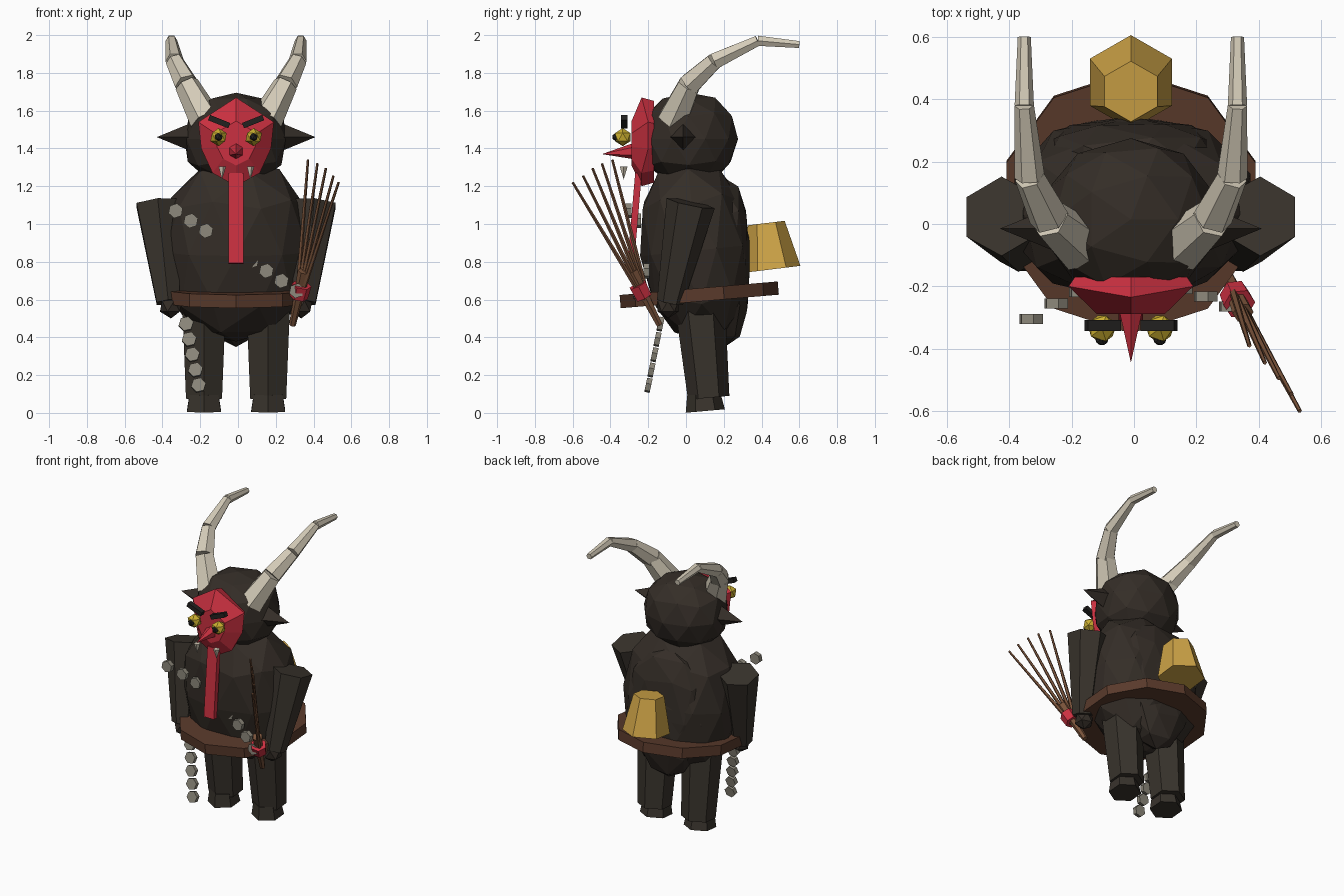
import bpy, bmesh, math, random
from mathutils import Vector, Matrix

if "Cube" in bpy.data.objects:
    bpy.data.objects.remove(bpy.data.objects["Cube"])

random.seed(4)
CX = -0.01  # symmetry plane


def mat(name, rgb):
    m = bpy.data.materials.new(name)
    m.diffuse_color = (*rgb, 1)
    m.use_nodes = True
    m.node_tree.nodes["Principled BSDF"].inputs["Base Color"].default_value = m.diffuse_color
    return m


FUR = mat("dark fur", (0.034, 0.026, 0.020))
LIMB = mat("limb fur", (0.040, 0.033, 0.025))
RED = mat("red", (0.60, 0.030, 0.052))
GOLD = mat("brass", (0.62, 0.37, 0.063))
YELLOW = mat("eye yellow", (0.60, 0.43, 0.03))
LEATHER = mat("leather", (0.10, 0.042, 0.024))
TWIG = mat("twig brown", (0.19, 0.085, 0.042))
HORN = mat("horn", (0.66, 0.60, 0.48))
IRON = mat("iron grey", (0.27, 0.25, 0.20))
BLACK = mat("black", (0.016, 0.015, 0.014))


def finish(name, bm, material):
    bmesh.ops.recalc_face_normals(bm, faces=bm.faces)
    me = bpy.data.meshes.new(name)
    bm.to_mesh(me)
    bm.free()
    me.materials.append(material)
    ob = bpy.data.objects.new(name, me)
    bpy.context.collection.objects.link(ob)
    return ob


def taper(name, a, b, r0, r1, material, n=6, ref=(1, 0, 0), spin=0.0):
    """Straight n-sided prism or cone from a to b."""
    a, b = Vector(a), Vector(b)
    d = (b - a).normalized()
    u = Vector(ref)
    u = (u - d * u.dot(d)).normalized()
    v = d.cross(u)
    bm = bmesh.new()
    rings = []
    for p, r in ((a, r0), (b, r1)):
        if r == 0:
            rings.append([bm.verts.new(p)] * n)
            continue
        angs = [spin + math.tau * i / n for i in range(n)]
        rings.append([bm.verts.new(p + (u * math.cos(t) + v * math.sin(t)) * r) for t in angs])
        bm.faces.new(rings[-1])
    for i in range(n):
        j = (i + 1) % n
        quad = [rings[0][i], rings[0][j], rings[1][j], rings[1][i]]
        bm.faces.new(list(dict.fromkeys(quad)))
    return finish(name, bm, material)


def ball(name, c, scale, material, sub=2, tilt=0.0, jitter=0.0, square=1.0, pinch=0.0):
    """Faceted ellipsoid; square below 1 makes it boxier, pinch narrows its lower half."""
    bm = bmesh.new()
    bmesh.ops.create_icosphere(bm, subdivisions=sub, radius=1)
    for v in bm.verts:
        if square != 1.0:
            v.co = Vector([math.copysign(abs(k) ** square, k) if abs(k) > 1e-4 else 0 for k in v.co])
        v.co *= 1 + random.uniform(-jitter, jitter)
        v.co.x *= 1 - pinch * max(0, -v.co.z)
    m = Matrix.Translation(c) @ Matrix.Rotation(tilt, 4, 'X') @ Matrix.Diagonal((*scale, 1))
    bmesh.ops.transform(bm, matrix=m, verts=bm.verts)
    return finish(name, bm, material)


def box(name, c, size, material, rot=None):
    bm = bmesh.new()
    bmesh.ops.create_cube(bm, size=1)
    m = Matrix.Translation(c) @ (rot or Matrix()) @ Matrix.Diagonal((*size, 1))
    bmesh.ops.transform(bm, matrix=m, verts=bm.verts)
    return finish(name, bm, material)


# Torso, shaggy back and head
ball("belly", (CX, 0.055, 0.86), (0.395, 0.295, 0.49), FUR, tilt=0.10, jitter=0.02, square=0.87)
ball("shaggy_back", (CX, 0.20, 0.80), (0.30, 0.14, 0.45), FUR, tilt=0.01, jitter=0.01, square=0.80, pinch=0.4)
ball("head", (CX, 0.015, 1.45), (0.28, 0.26, 0.25), FUR, jitter=0.02, square=0.92)

# Mask: pointed brow, wide cheeks, narrow chin
outline = [(0, 1.67), (0.20, 1.54), (0.185, 1.40), (0.125, 1.27), (0, 1.20),
           (-0.125, 1.27), (-0.185, 1.40), (-0.20, 1.54)]
bm = bmesh.new()
rim = [bm.verts.new((CX + x, -0.235 if abs(x) < 0.15 else -0.20, z)) for x, z in outline]
back = [bm.verts.new((CX + x * 0.9, -0.17, 1.44 + (z - 1.44) * 0.92)) for x, z in outline]
inner = [bm.verts.new((CX + x * 0.55, -0.288, 1.42 + (z - 1.42) * 0.5)) for x, z in outline]
for i in range(8):
    j = (i + 1) % 8
    bm.faces.new((back[i], back[j], rim[j], rim[i]))
    bm.faces.new((rim[i], rim[j], inner[j], inner[i]))
bm.faces.new(inner)
bm.faces.new(back)
finish("mask", bm, RED)
taper("nose", (CX, -0.28, 1.385), (CX, -0.445, 1.37), 0.042, 0, RED, 6, spin=math.pi / 6)
box("tongue", (CX, -0.272, 1.03), (0.078, 0.035, 0.48), RED, Matrix.Rotation(-0.085, 4, 'X'))

for s, side in ((-1, "left"), (1, "right")):
    def at(x, y, z):
        return (CX + s * x, y, z)

    # Face details
    ball(side + "_eye", at(0.093, -0.335, 1.46), (0.048,) * 3, YELLOW, 1)
    ball(side + "_pupil", at(0.093, -0.368, 1.46), (0.024,) * 3, BLACK, 1)
    box(side + "_brow", at(0.09, -0.326, 1.542), (0.115, 0.035, 0.03), BLACK,
        Matrix.Rotation(-s * 0.38, 4, 'Y'))
    taper(side + "_fang", at(0.075, -0.33, 1.305), at(0.075, -0.33, 1.235), 0.022, 0, HORN, 5)
    taper(side + "_ear", at(0.245, -0.015, 1.46), at(0.42, -0.015, 1.46), 0.072, 0, FUR, 4, (0, 0, 1))

    # Curved horn made of stacked tapering segments
    path = [(0.16, -0.07, 1.55), (0.262, 0.018, 1.74), (0.325, 0.15, 1.862),
            (0.342, 0.38, 1.97), (0.342, 0.60, 1.95)]
    radii = [0.088, 0.065, 0.049, 0.031, 0.021]
    for k in range(4):
        taper(f"{side}_horn_{k + 1}", at(*path[k]), at(*path[k + 1]), radii[k], radii[k + 1], HORN, 6)

    # Arms, hands, legs, hooves
    taper(side + "_arm", at(0.415, 0.025, 1.11), at(0.36, -0.085, 0.585), 0.13, 0.07, LIMB, 6, spin=math.pi / 6)
    ball(side + "_hand", at(0.345, -0.095, 0.565), (0.065,) * 3, FUR, 1)
    taper(side + "_leg", at(0.17, 0.07, 0.62), at(0.17, 0.12, 0.08), 0.135, 0.11, LIMB, 6, spin=math.pi / 6)
    taper(side + "_hoof", at(0.17, 0.094, 0.10), at(0.17, 0.102, 0.010), 0.088, 0.104, LIMB, 6, spin=math.pi / 6)

# Slanted belt
taper("belt", (CX, 0.073, 0.59), (CX, 0.067, 0.66), 0.42, 0.42, LEATHER, 10, spin=math.pi / 10)

# Bell on the back
taper("back_bell", (CX, 0.455, 0.76), (CX, 0.425, 1.005), 0.152, 0.098, GOLD, 6, spin=math.pi / 6)

# Birch switch: handle, red binding, fanned twigs
taper("switch_handle", (0.288, -0.14, 0.465), (0.35, -0.285, 0.75), 0.018, 0.034, TWIG, 6)
taper("switch_binding", (0.322, -0.222, 0.612), (0.338, -0.256, 0.678), 0.048, 0.052, RED, 6)
tips = [(0.37, -0.39, 1.34), (0.42, -0.445, 1.32), (0.465, -0.495, 1.295),
        (0.505, -0.545, 1.255), (0.532, -0.60, 1.22)]
for i, tip in enumerate(tips):
    taper(f"twig_{i + 1}", (0.312 + 0.004 * i, -0.20 - 0.006 * i, 0.60), tip, 0.014, 0.007, TWIG, 5)

# Chain links: slung across the chest, then hanging at the hip
for i in range(9):
    t = (i - 4) / 4
    p = Vector((-0.33 + 0.08 * i, -0.19 - (0.115 if t < 0 else 0.075) * t * t, 1.07 - 0.053 * i))
    h = Vector((0, 0.016, 0))
    taper(f"chest_link_{i + 1}", p - h, p + h, 0.04, 0.04, IRON, 6, (1, 0, 0.35))
for i in range(5):
    p = Vector((-0.275 + 0.0165 * i, -0.135 - 0.016 * i, 0.47 - 0.081 * i))
    h = Vector((0, 0.014, -0.003))
    taper(f"hip_link_{i + 1}", p - h, p + h, 0.04, 0.04, IRON, 6, (0.3, 0, 1))
